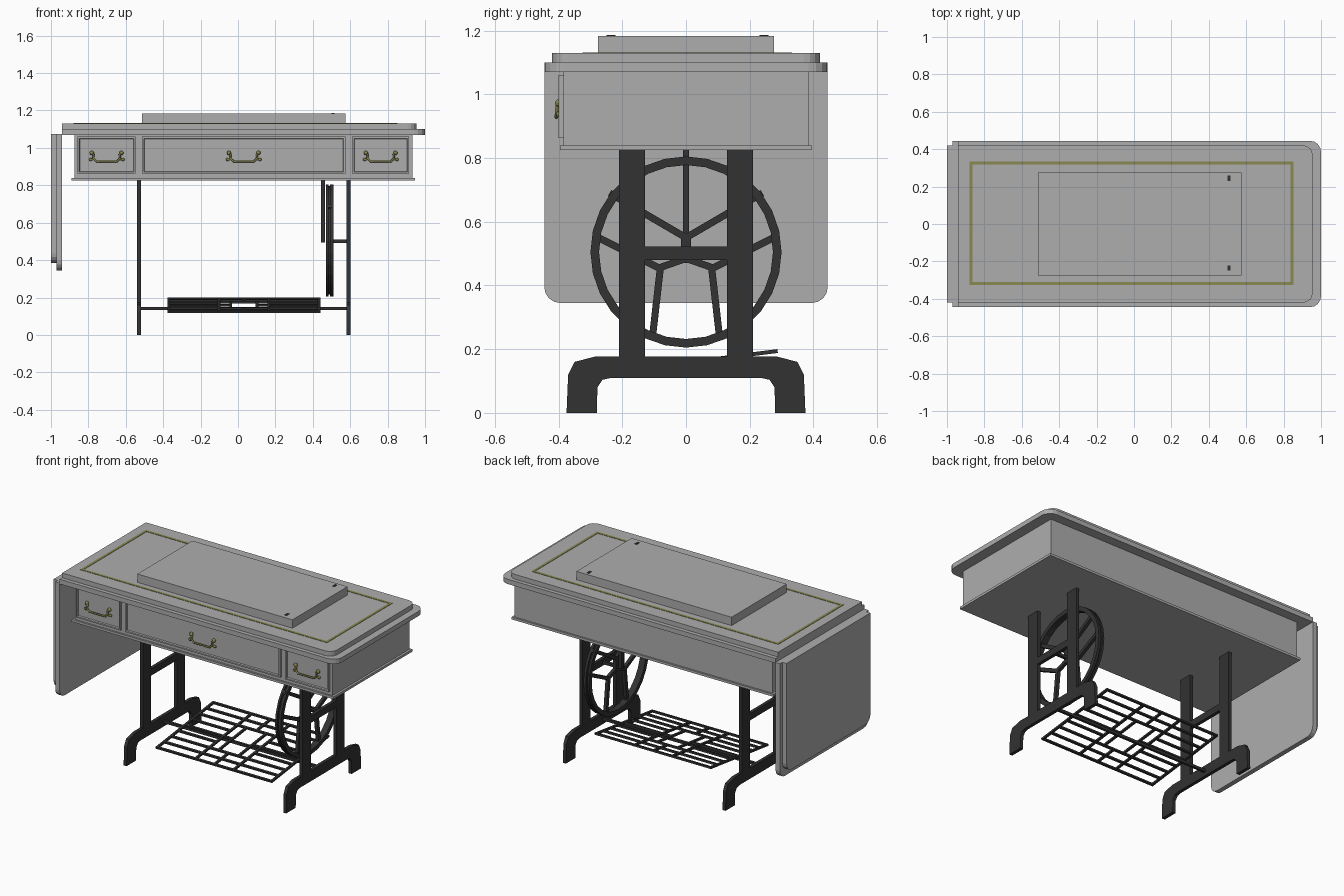
import bpy, bmesh, math
from mathutils import Vector, Matrix

if "Cube" in bpy.data.objects:
    bpy.data.objects.remove(bpy.data.objects["Cube"], do_unlink=True)


def material(name, rgb):
    m = bpy.data.materials.new(name)
    m.use_nodes = True
    m.diffuse_color = (*rgb, 1)
    m.node_tree.nodes["Principled BSDF"].inputs["Base Color"].default_value = (*rgb, 1)
    return m


grey = material("grey_wood", (0.42, 0.42, 0.42))
iron = material("black_iron", (0.032, 0.032, 0.032))
brass = material("brass", (0.25, 0.25, 0.08))


def finish(name, bm, mat):
    bmesh.ops.recalc_face_normals(bm, faces=bm.faces[:])
    mesh = bpy.data.meshes.new(name)
    bm.to_mesh(mesh)
    bm.free()
    ob = bpy.data.objects.new(name, mesh)
    bpy.context.collection.objects.link(ob)
    mesh.materials.append(mat)
    return ob


def add_box(bm, lo, hi):
    lo, hi = Vector(lo), Vector(hi)
    m = Matrix.Translation((lo + hi) / 2) @ Matrix.Diagonal((*(hi - lo), 1))
    return bmesh.ops.create_cube(bm, size=1, matrix=m)["verts"]


def box(name, lo, hi, mat):
    bm = bmesh.new()
    add_box(bm, lo, hi)
    return finish(name, bm, mat)


def add_prism(bm, outline, axis, start, end):
    """Extrude a flat outline along x or z."""
    place = (lambda a, b, t: (t, a, b)) if axis == "x" else (lambda a, b, t: (a, b, t))
    face = bm.faces.new([bm.verts.new(place(a, b, start)) for a, b in outline])
    new = bmesh.ops.extrude_face_region(bm, geom=[face])["geom"]
    step = Vector(place(0, 0, end - start))
    bmesh.ops.translate(bm, vec=step, verts=[v for v in new if isinstance(v, bmesh.types.BMVert)])


def prism(name, outline, axis, start, end, mat):
    bm = bmesh.new()
    add_prism(bm, outline, axis, start, end)
    return finish(name, bm, mat)


def rounded(a0, a1, b0, b1, radius, corners, steps=4):
    """Rectangle outline, counter-clockwise from low-low, chosen corners rounded."""
    pts = []
    for i, (a, b) in enumerate([(a0, b0), (a1, b0), (a1, b1), (a0, b1)]):
        if i not in corners:
            pts.append((a, b))
            continue
        ca = a + (radius if a == a0 else -radius)
        cb = b + (radius if b == b0 else -radius)
        for k in range(steps + 1):
            t = math.pi + (i + k / steps) * math.pi / 2
            pts.append((ca + radius * math.cos(t), cb + radius * math.sin(t)))
    return pts


def add_bar(bm, p, q, width, x0, x1):
    """Flat bar between two (y, z) points."""
    p, q = Vector(p), Vector(q)
    d = (q - p).normalized() * width / 2
    n = Vector((-d.y, d.x))
    add_prism(bm, [p + n, p - n, q - n, q + n], "x", x0, x1)


# Table top: two stepped boards, rounded on the right
prism("tabletop_lower", rounded(-0.94, 1.0, -0.445, 0.445, 0.06, (1, 2)), "z", 1.07, 1.10, grey)
prism("tabletop_upper", rounded(-0.94, 0.955, -0.42, 0.42, 0.05, (1, 2)), "z", 1.10, 1.13, grey)

# Hanging side leaf
prism("leaf_inner", rounded(-0.445, 0.445, 0.345, 1.075, 0.05, (0, 1)), "x", -0.97, -0.94, grey)
prism("leaf_outer", rounded(-0.42, 0.42, 0.385, 1.075, 0.05, (0, 1)), "x", -1.0, -0.97, grey)

# Raised machine lid with two dark slots
box("machine_lid", (-0.513, -0.276, 1.13), (0.575, 0.276, 1.183), grey)
for side, y in (("front", -0.235), ("back", 0.245)):
    box("lid_slot_" + side, (0.5, y - 0.014, 1.183), (0.515, y + 0.014, 1.186), iron)

# Brass inlay border
bm = bmesh.new()
x0, x1, y0, y1, w = -0.88, 0.852, -0.325, 0.333, 0.016
for lo, hi in (((x0, y0), (x1, y0 + w)), ((x0, y1 - w), (x1, y1)),
               ((x0, y0 + w), (x0 + w, y1 - w)), ((x1 - w, y0 + w), (x1, y1 - w))):
    add_box(bm, (*lo, 1.129), (*hi, 1.132))
finish("inlay_border", bm, brass)

# Cabinet body and base moulding
box("cabinet", (-0.875, -0.385, 0.83), (0.933, 0.385, 1.07), grey)
box("base_moulding", (-0.89, -0.396, 0.825), (0.947, 0.396, 0.84), grey)


# Drawers with a raised rim and a bail handle
def drawer(name, left, right):
    bm = bmesh.new()
    add_box(bm, (left, -0.4, 0.863), (right, -0.37, 1.06))
    bm.normal_update()
    front = [min(bm.faces, key=lambda f: f.calc_center_median().y)]
    bmesh.ops.inset_region(bm, faces=front, thickness=0.013)
    bmesh.ops.inset_region(bm, faces=front, thickness=0.004, depth=-0.009)
    finish(name, bm, grey)

    cx = (left + right) / 2
    half = [(0.085, 0.93, -0.404), (0.08, 0.975, -0.4), (0.07, 0.965, -0.404),
            (0.072, 0.945, -0.406), (0.055, 0.928, -0.407)]
    half = half[1:]
    path = [(-x, z, y) for x, z, y in half] + [(x, z, y) for x, z, y in reversed(half)]
    curve = bpy.data.curves.new(name + "_handle", "CURVE")
    curve.dimensions = "3D"
    curve.bevel_depth = 0.006
    curve.bevel_resolution = 1
    curve.resolution_u = 4
    sp = curve.splines.new("POLY")
    sp.points.add(len(path) - 1)
    for pt, (x, z, y) in zip(sp.points, path):
        pt.co = (cx + x, y, z, 1)
    curve.materials.append(brass)
    bpy.context.collection.objects.link(bpy.data.objects.new(name + "_handle", curve))

    bm = bmesh.new()
    for s in (-1, 1):
        for x, z, r in ((0.079, 0.973, 0.012), (0.087, 0.938, 0.009)):
            bmesh.ops.create_uvsphere(bm, u_segments=10, v_segments=6, radius=r,
                                      matrix=Matrix.Translation((cx + s * x, -0.399, z)))
        add_box(bm, (cx + s * 0.08 - 0.008, -0.404, 0.933), (cx + s * 0.08 + 0.008, -0.398, 0.945))
    finish(name + "_handle_knobs", bm, brass)


drawer("left_drawer", -0.858, -0.547)
drawer("middle_drawer", -0.513, 0.574)
drawer("right_drawer", 0.61, 0.915)

# Iron side frames: arched foot, two posts and a crossbar
foot_half = [(0.235, 0.11), (0.262, 0.104), (0.278, 0.08), (0.28, 0), (0.375, 0),
             (0.37, 0.12), (0.35, 0.16), (0.285, 0.177)]
foot = foot_half + [(-y, z) for y, z in reversed(foot_half)]
for name, x in (("left_frame", -0.54), ("right_frame", 0.58)):
    bm = bmesh.new()
    add_prism(bm, foot, "x", x, x + 0.021)
    for y in (-0.17, 0.17):
        add_box(bm, (x, y - 0.041, 0.17), (x + 0.021, y + 0.041, 0.826))
    add_box(bm, (x, -0.13, 0.48), (x + 0.021, 0.13, 0.523))
    finish(name, bm, iron)

# Drive wheel: grooved rim, forked spokes, hub and axle
bm = bmesh.new()
centre, sides = 0.505, 28
for r_out, xa, xb in ((0.3, 0.47, 0.483), (0.29, 0.483, 0.493), (0.3, 0.493, 0.51)):
    rings = []
    for k in range(sides):
        t = 2 * math.pi * k / sides
        rings.append([bm.verts.new((x, r * math.sin(t), centre + r * math.cos(t)))
                      for r, x in ((r_out, xa), (r_out, xb), (0.273, xb), (0.273, xa))])
    for k in range(sides):
        a, b = rings[k], rings[(k + 1) % sides]
        for j in range(4):
            bm.faces.new((a[j], a[j - 1], b[j - 1], b[j]))
for s in (-1, 1):
    for p, q in (((0, 0.55), (s * 0.24, 0.69)), ((0, 0.485), (s * 0.085, 0.455)),
                 ((s * 0.075, 0.45), (s * 0.275, 0.55)), ((s * 0.08, 0.46), (s * 0.105, 0.24))):
        add_bar(bm, p, q, 0.022, 0.48, 0.5)
add_bar(bm, (0, 0.56), (0, 0.47), 0.03, 0.48, 0.5)
finish("drive_wheel", bm, iron)
box("wheel_axle", (0.47, -0.009, 0.492), (0.59, 0.009, 0.51), iron)
box("drive_rod", (0.445, -0.01, 0.495), (0.465, 0.01, 0.83), iron)

# Treadle: tilted grid with an open middle
bm = bmesh.new()
xa, xb, ya, yb, w, h = -0.377, 0.44, -0.29, 0.29, 0.014, 0.006
mid, inner, rows = (xa + xb) / 2, 0.14, 9


def slat(x0, x1, y0, y1):
    add_box(bm, (x0, y0, -h), (x1, y1, h))


for i in range(rows):
    y = ya + (yb - ya - w) * i / (rows - 1)
    if i in (3, 4, 5):
        slat(xa, mid - inner, y, y + w)
        slat(mid + inner, xb, y, y + w)
        if i == 4:
            for s in (-1, 1):
                slat(mid + s * 0.105 - 0.035, mid + s * 0.105 + 0.035, y, y + w)
    else:
        slat(xa, xb, y, y + w)
for x in (xa, mid - inner, mid + inner - w, xb - w):
    slat(x, x + w, ya, yb)
for s in (-1, 1):
    slat(mid + s * 0.07 - w / 2, mid + s * 0.07 + w / 2, -0.145, 0.145)
    slat(mid - w / 2, mid + w / 2, min(s * 0.145, s * 0.29), max(s * 0.145, s * 0.29))
bmesh.ops.transform(bm, verts=bm.verts[:],
                    matrix=Matrix.Translation((0, 0, 0.158)) @ Matrix.Rotation(0.125, 4, "X"))
finish("treadle", bm, iron)
box("treadle_rod", (-0.53, -0.008, 0.134), (0.59, 0.008, 0.15), iron)
